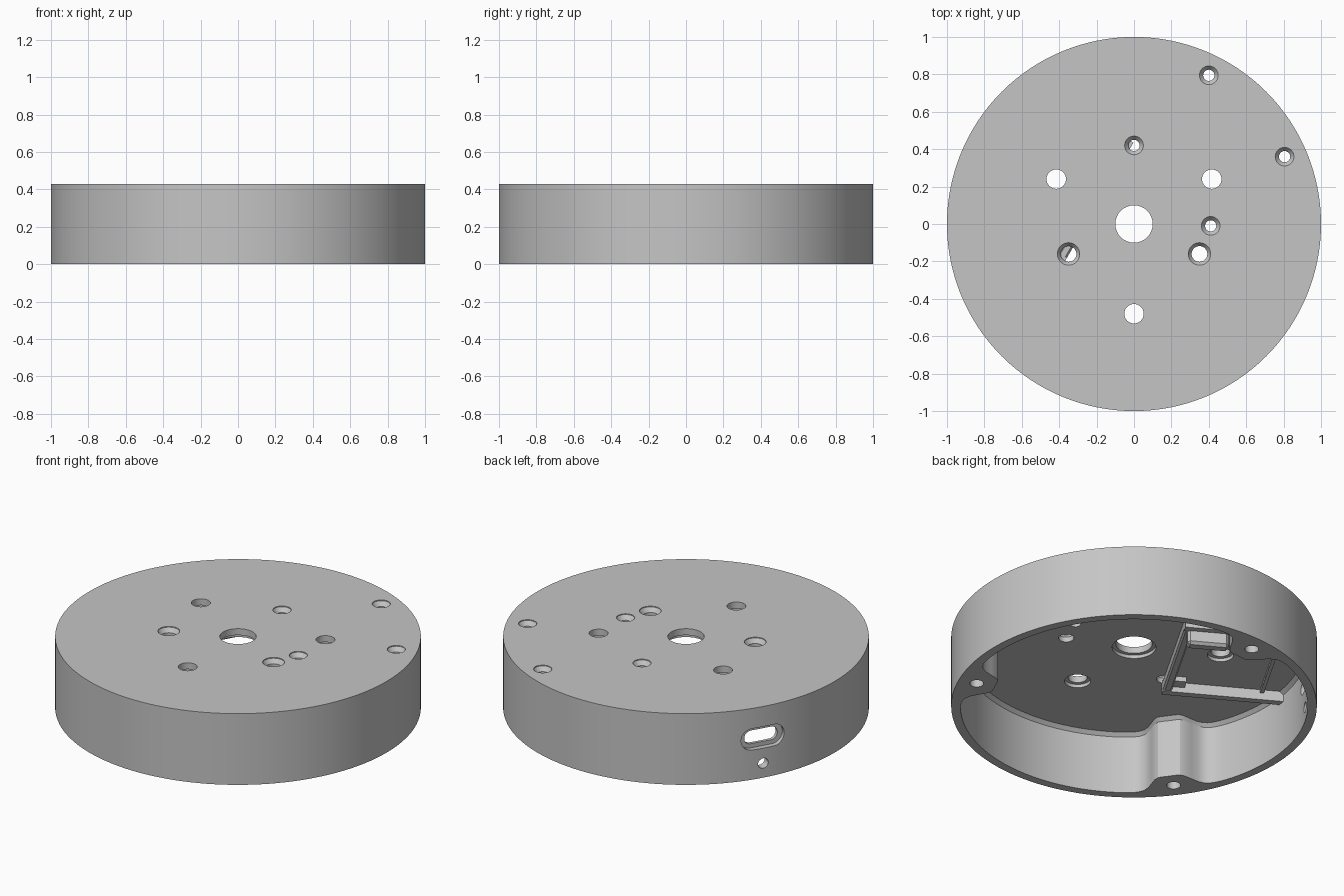
import bpy, bmesh
from math import sin, cos, pi, radians, remainder
from mathutils import Matrix, Vector

if "Cube" in bpy.data.objects:
    bpy.data.objects.remove(bpy.data.objects["Cube"])

HEIGHT, CEILING, INNER = 0.43, 0.37, 0.95
BOSS_ANGLES = [radians(a) for a in (-24, 96, 216)]
PORT = Matrix.Rotation(radians(150), 4, 'Z')   # local x points out through the port

grey = bpy.data.materials.new("grey_plastic")
grey.use_nodes = True
grey.diffuse_color = (0.56, 0.56, 0.56, 1)
grey.node_tree.nodes["Principled BSDF"].inputs["Base Color"].default_value = grey.diffuse_color


def loft(name, rings):
    """Closed solid through rings of points."""
    bm = bmesh.new()
    loops = [[bm.verts.new(p) for p in ring] for ring in rings]
    n = len(loops[0])
    for a, b in zip(loops, loops[1:]):
        for i in range(n):
            j = (i + 1) % n
            bm.faces.new((a[i], a[j], b[j], b[i]))
    bm.faces.new(loops[0][::-1])
    bm.faces.new(loops[-1])
    bmesh.ops.recalc_face_normals(bm, faces=bm.faces)
    mesh = bpy.data.meshes.new(name)
    bm.to_mesh(mesh)
    bm.free()
    mesh.materials.append(grey)
    obj = bpy.data.objects.new(name, mesh)
    bpy.context.collection.objects.link(obj)
    return obj


def lathe(name, profile, x=0, y=0, sides=32):
    """Round solid from (radius, z) pairs."""
    turn = [2 * pi * i / sides for i in range(sides)]
    return loft(name, [[(x + r * cos(t), y + r * sin(t), z) for t in turn]
                       for r, z in profile])


def select(obj):
    bpy.ops.object.select_all(action='DESELECT')
    obj.select_set(True)
    bpy.context.view_layer.objects.active = obj


def cut(target, cutter):
    mod = target.modifiers.new("cut", 'BOOLEAN')
    mod.operation, mod.solver, mod.object = 'DIFFERENCE', 'EXACT', cutter
    select(target)
    bpy.ops.object.modifier_apply(modifier=mod.name)
    bpy.data.objects.remove(cutter)


# Round housing, hollow from below with three screw bosses on the wall
housing = lathe("housing", [(1, 0), (1, HEIGHT)], sides=128)


def cavity_radius(t):
    bump = sum(1 / (1 + (remainder(t - a, 2 * pi) / 0.14) ** 6) for a in BOSS_ANGLES)
    return INNER - 0.16 * bump


def cavity_ring(z, inset):
    turn = [2 * pi * i / 240 for i in range(240)]
    return [((cavity_radius(t) - inset) * cos(t), (cavity_radius(t) - inset) * sin(t), z)
            for t in turn]


cut(housing, loft("cavity", [cavity_ring(-0.1, 0), cavity_ring(CEILING - 0.02, 0),
                             cavity_ring(CEILING, 0.02)]))


# Plain holes, widened on the underside
def plain_hole(x, y, r):
    cut(housing, lathe("hole", [(r + 0.02, CEILING - 0.05), (r + 0.02, CEILING + 0.02),
                                (r, CEILING + 0.021), (r, HEIGHT + 0.1)], x, y))


plain_hole(0, 0, 0.10)
for a in (30, 150, 270):
    plain_hole(0.48 * cos(radians(a)), 0.48 * sin(radians(a)), 0.052)


# Countersunk screw holes
def countersunk(x, y, wide, narrow):
    cut(housing, lathe("countersink", [(narrow, 0.3), (narrow, HEIGHT - 0.03),
                                       (wide, HEIGHT - 0.005), (wide, HEIGHT + 0.1)], x, y))


for x, y in ((0, 0.42), (0.41, -0.01), (0.4, 0.795), (0.805, 0.36)):
    countersunk(x, y, 0.05, 0.03)
for x in (-0.35, 0.35):
    countersunk(x, -0.16, 0.06, 0.042)

# Blind screw holes in the bosses
for a in BOSS_ANGLES:
    cut(housing, lathe("boss_hole", [(0.038, -0.1), (0.038, 0.25)],
                       0.895 * cos(a), 0.895 * sin(a)))


# Connector port: rounded slot, shallow recess and a small round hole
def slot_ring(u, half, r, z):
    pts = []
    for i in range(32):
        t = 2 * pi * (i + 0.5) / 32
        side = half - r if cos(t) > 0 else r - half
        pts.append(PORT @ Vector((u, side + r * cos(t), z + r * sin(t))))
    return pts


def port_cut(u, half, r, z):
    cut(housing, loft("port", [slot_ring(u, half, r, z), slot_ring(1.1, half, r, z)]))


port_cut(0.968, 0.13, 0.065, 0.243)
port_cut(0.8, 0.1, 0.04, 0.243)
port_cut(0.8, 0.031, 0.03, 0.087)

select(housing)
bpy.ops.object.shade_smooth_by_angle(angle=radians(25))


# Board holder under the ceiling: u runs towards the port, v across it
def block(name, u0, u1, v0, v1, drop, bevel=0.0):
    top, low = CEILING + 0.01, CEILING - drop
    rings = [[PORT @ Vector(p) for p in ((u0, v0, z), (u1, v0, z), (u1, v1, z), (u0, v1, z))]
             for z in (low, top)]
    obj = loft(name, rings)
    if bevel:
        mod = obj.modifiers.new("bevel", 'BEVEL')
        mod.width, mod.segments = bevel, 1


# local v is reversed: positive v lies on the front-left side of the port
block("back_stop", 0.22, 0.27, -0.35, 0.37, 0.06, 0.01)
block("front_rail", 0.22, 0.89, 0.335, 0.375, 0.062)
block("rear_rail", 0.22, 0.89, -0.375, -0.335, 0.062)
block("rear_clip", 0.24, 0.47, -0.34, -0.27, 0.14, 0.015)
block("corner_pad", 0.265, 0.34, 0.27, 0.34, 0.03)
block("port_rib", 0.76, 0.78, -0.34, 0.34, 0.02)
